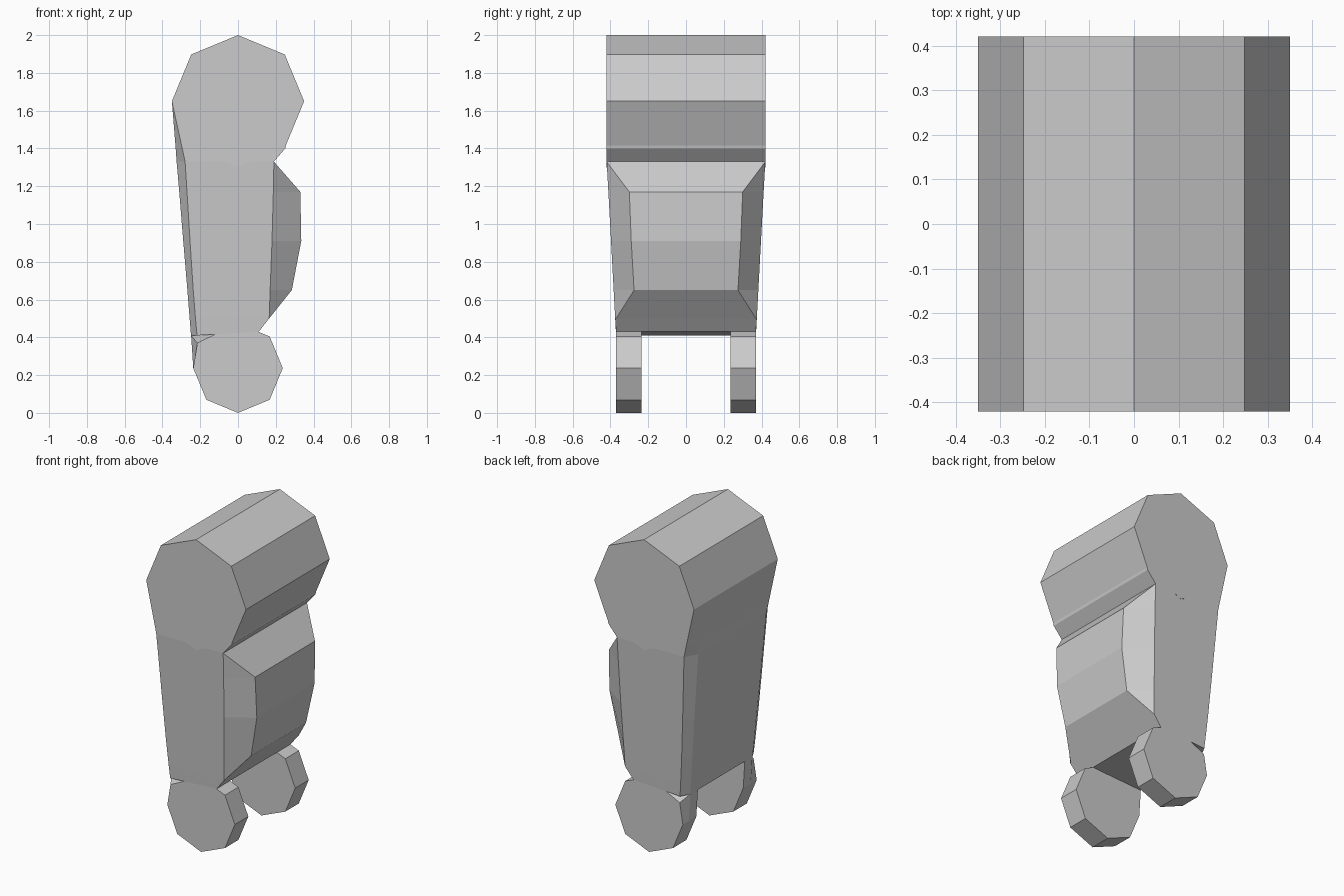
import bpy, bmesh, math

if "Cube" in bpy.data.objects:
    bpy.data.objects.remove(bpy.data.objects["Cube"])


def octagon(r, cz):
    return [(r * math.sin(i * math.pi / 4), cz + r * math.cos(i * math.pi / 4)) for i in range(8)]


def loft(name, rings):
    """Bridge equal-length rings of 3D points and cap both ends."""
    bm = bmesh.new()
    vr = [[bm.verts.new(p) for p in ring] for ring in rings]
    n = len(vr[0])
    for a, b in zip(vr, vr[1:]):
        for i in range(n):
            j = (i + 1) % n
            bm.faces.new((a[i], a[j], b[j], b[i]))
    bm.faces.new(vr[0])
    bm.faces.new(vr[-1])
    bmesh.ops.remove_doubles(bm, verts=bm.verts, dist=0.0005)
    bmesh.ops.recalc_face_normals(bm, faces=bm.faces)
    me = bpy.data.meshes.new(name)
    bm.to_mesh(me)
    bm.free()
    ob = bpy.data.objects.new(name, me)
    bpy.context.collection.objects.link(ob)
    return ob


# Upper pivot drum
drum = octagon(0.35, 1.65)
loft("upper_drum", [[(x, y, z) for x, z in drum] for y in (-0.42, 0.42)])

# Tapered body: z front, z back, then (x, y) of front, side front, side back, back
sections = [
    (1.65, 1.65, (.30, .42), (.30, .42), (-.35, .42), (-.35, .42)),
    (1.40, 1.40, (.25, .42), (.25, .42), (-.295, .42), (-.33, .36)),
    (1.33, 1.33, (.19, .42), (.19, .42), (-.28, .42), (-.325, .34)),
    (1.17, 1.17, (.33, .30), (.187, .411), (-.27, .411), (-.311, .337)),
    (0.91, 0.91, (.335, .29), (.18, .397), (-.254, .397), (-.29, .33)),
    (0.65, 0.65, (.285, .275), (.17, .383), (-.237, .383), (-.268, .32)),
    (0.50, 0.50, (.165, .37), (.165, .375), (-.225, .375), (-.256, .315)),
    (0.43, 0.41, (.11, .37), (.11, .37), (-.217, .37), (-.249, .31)),
]
rings = []
for zf, zb, f, s, b, k in sections:
    half = [(*f, zf), (*s, zf), (*b, zb), (*k, zb)]
    rings.append(half + [(x, -y, z) for x, y, z in reversed(half)])
loft("leg_body", rings)

# Lower fork lugs, with the back corner blended into the body
outer = octagon(0.237, 0.237)
inner = list(outer)
outer[7] = (-0.215, 0.37)
inner[7] = (-0.248, 0.41)
for side, label in ((-1, "front"), (1, "rear")):
    loft(label + "_lug", [[(x, side * 0.235, z) for x, z in inner],
                          [(x, side * 0.31, z) for x, z in inner],
                          [(x, side * 0.37, z) for x, z in outer]])
